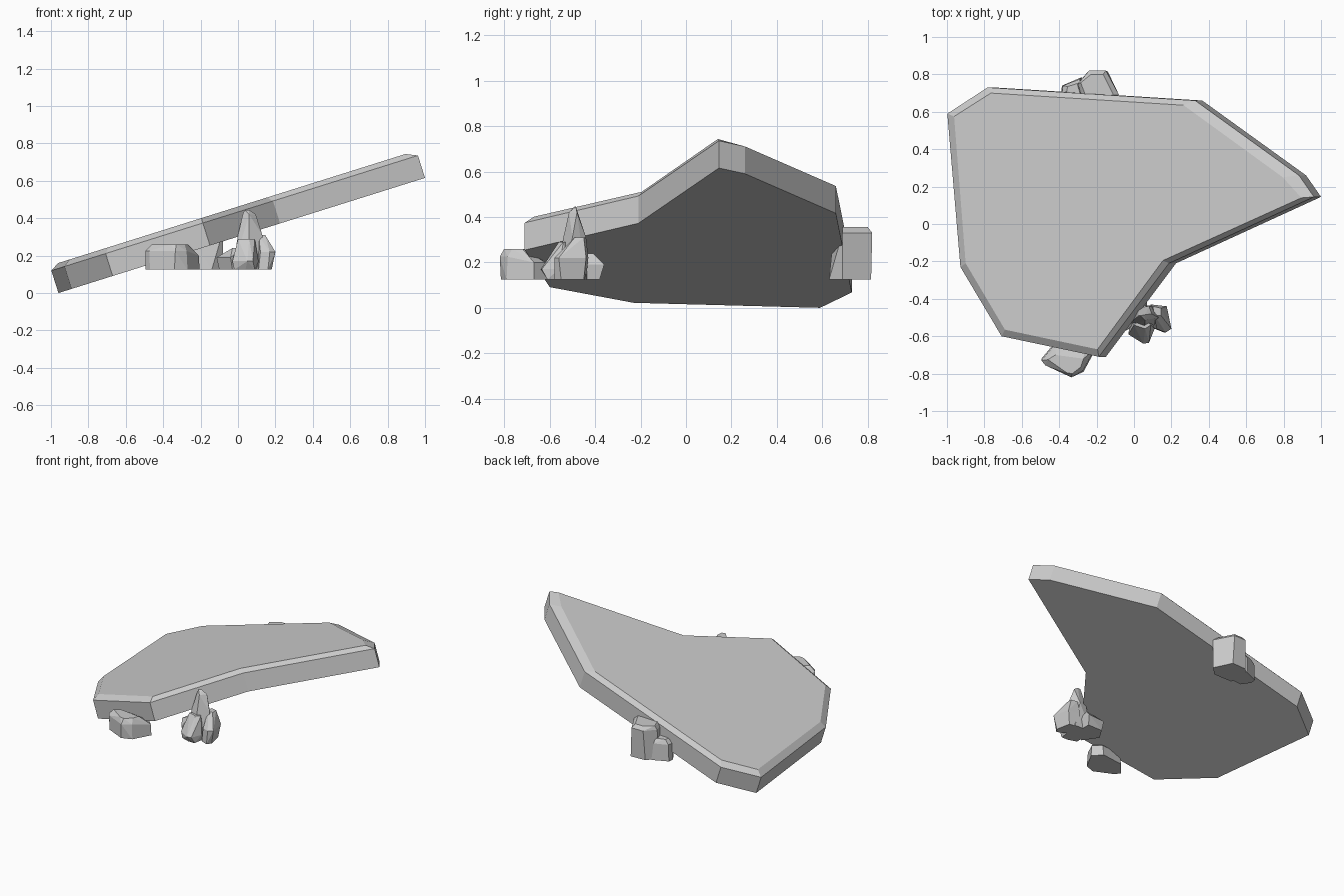
import bpy, bmesh

G = 0.125  # level of the stones' undersides


def finish(bm, name):
    bmesh.ops.recalc_face_normals(bm, faces=bm.faces)
    me = bpy.data.meshes.new(name)
    bm.to_mesh(me)
    bm.free()
    ob = bpy.data.objects.new(name, me)
    bpy.context.collection.objects.link(ob)
    return ob


def stone(name, *rings):
    """Faceted stone: convex hull around rings of (z, [(x, y), ...])."""
    bm = bmesh.new()
    for z, pts in rings:
        for x, y in pts:
            bm.verts.new((x, y, z))
    r = bmesh.ops.convex_hull(bm, input=bm.verts)
    junk = {g for g in r["geom_interior"] + r["geom_unused"]
            if isinstance(g, bmesh.types.BMVert)}
    bmesh.ops.delete(bm, geom=list(junk), context='VERTS')
    bmesh.ops.dissolve_limit(bm, angle_limit=0.1, verts=bm.verts, edges=bm.edges)
    return finish(bm, name)


# Tilted slab: underside outline, straight wall, chamfered top
SLOPE = 0.314
outline = [(-.96, .59), (-.745, .73), (.365, .66), (.92, .26), (1.0, .145),
           (.225, -.21), (-.15, -.71), (-.67, -.60), (-.89, -.23)]
top = [(-.962, .575), (-.765, .70), (.265, .635), (.795, .25), (.895, .14),
       (.155, -.195), (-.195, -.67), (-.69, -.565), (-.90, -.21)]
bm = bmesh.new()
low = [bm.verts.new((x, y, (x + .96) * SLOPE)) for x, y in outline]
mid = [bm.verts.new((x - .038, y, (x + .96) * SLOPE + .12)) for x, y in outline]
high = [bm.verts.new((x, y, .16 + (x + .962) * SLOPE)) for x, y in top]
bm.faces.new(low)
bm.faces.new(high)
for a, b in ((low, mid), (mid, high)):
    for i in range(len(a)):
        j = (i + 1) % len(a)
        bm.faces.new((a[i], a[j], b[j], b[i]))
finish(bm, "slab")

# Low stone at the front left
stone("front_stone",
      (G, [(-.495, -.72), (-.47, -.755), (-.34, -.815), (-.27, -.79),
           (-.205, -.67), (-.26, -.61), (-.42, -.63)]),
      (.225, [(-.495, -.73), (-.475, -.755), (-.335, -.82), (-.275, -.785)]),
      (.20, [(-.21, -.67), (-.26, -.62), (-.42, -.64)]),
      (.26, [(-.46, -.725), (-.36, -.795), (-.33, -.80), (-.285, -.765), (-.27, -.72),
             (-.42, -.70)]))

# Back stone with its lower companion
stone("back_stone",
      (G, [(-.31, .74), (-.25, .81), (-.14, .815), (-.08, .69), (-.14, .63), (-.28, .63)]),
      (.33, [(-.30, .75), (-.24, .82), (-.15, .82), (-.08, .69), (-.27, .65)]),
      (.355, [(-.285, .755), (-.23, .80), (-.165, .80), (-.11, .69), (-.26, .69)]))
stone("back_stone_small",
      (G, [(-.39, .70), (-.385, .74), (-.28, .785), (-.25, .65), (-.35, .64)]),
      (.24, [(-.385, .70), (-.38, .74), (-.29, .775), (-.26, .66), (-.35, .65)]),
      (.27, [(-.36, .71), (-.355, .735), (-.29, .755), (-.27, .68)]))

# Spiky cluster at the front right: spire and the chunks around it
stone("spire",
      (G, [(-.03, -.55), (.06, -.57), (.14, -.53), (.12, -.44), (.0, -.43)]),
      (.31, [(.0, -.51), (.06, -.54), (.13, -.50), (.08, -.44), (.02, -.45)]),
      (.42, [(.025, -.49), (.06, -.515), (.095, -.48)]),
      (.445, [(.035, -.49), (.06, -.485)]))
stone("right_chunk",
      (G, [(.11, -.56), (.16, -.58), (.18, -.55), (.16, -.45), (.08, -.44)]),
      (.22, [(.12, -.56), (.17, -.58), (.20, -.56), (.175, -.44), (.09, -.43)]),
      (.31, [(.11, -.49), (.145, -.49), (.145, -.45), (.10, -.44)]))
stone("front_wedge",
      (G, [(-.02, -.59), (.04, -.61), (.09, -.61), (.10, -.52), (-.02, -.51)]),
      (.17, [(-.03, -.59), (.05, -.64), (.08, -.635), (.11, -.56)]),
      (.29, [(.0, -.54), (.06, -.56), (.09, -.54), (.05, -.50)]))
stone("left_chunk",
      (G, [(-.10, -.46), (-.03, -.56), (.06, -.50), (.06, -.38), (-.05, -.38)]),
      (.19, [(-.115, -.46), (-.04, -.57), (.07, -.48), (.07, -.36), (-.06, -.37)]),
      (.24, [(-.03, -.50), (.03, -.50), (.05, -.41), (-.03, -.42)]))
